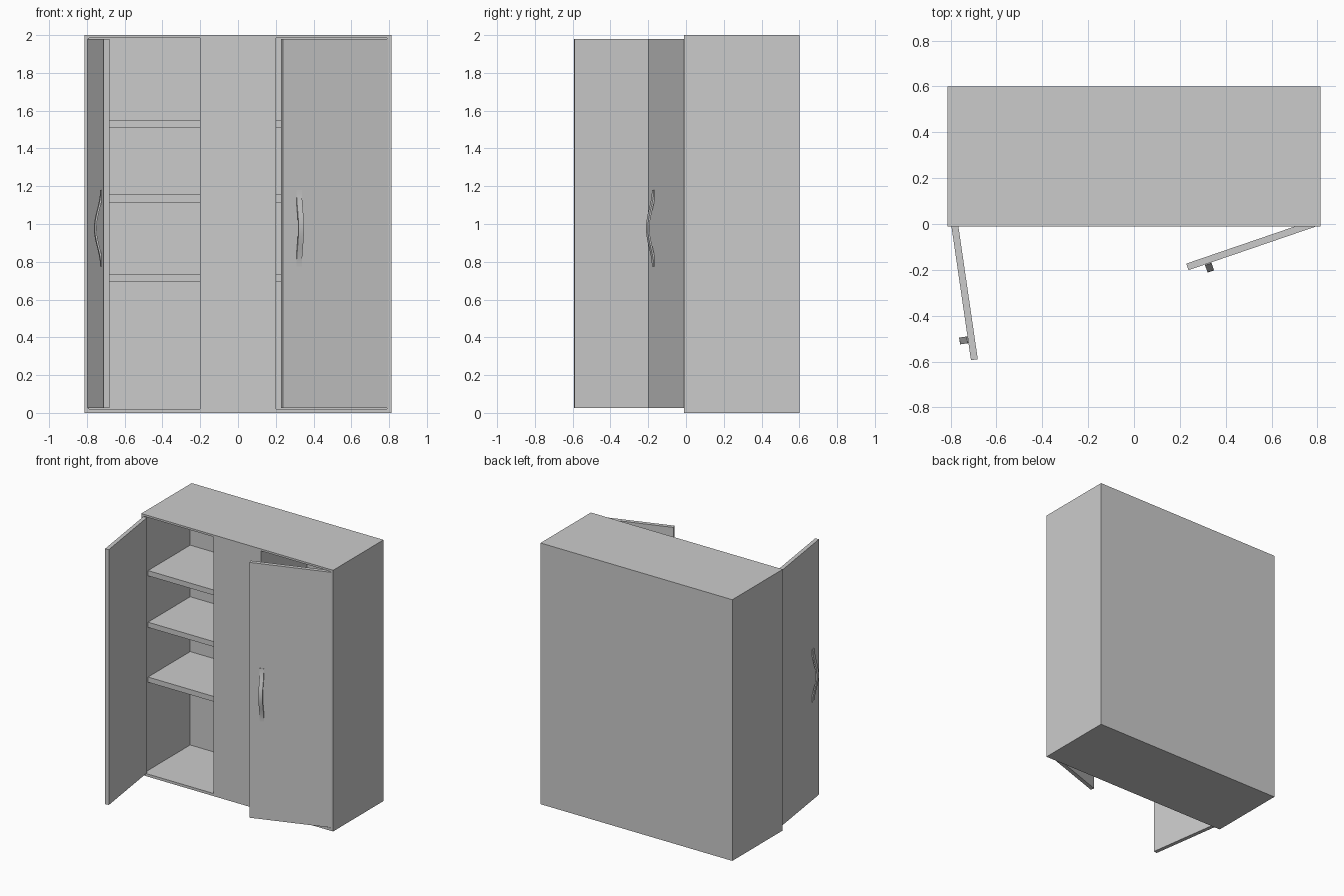
import bpy, bmesh, math
from mathutils import Matrix, Vector

if "Cube" in bpy.data.objects:
    bpy.data.objects.remove(bpy.data.objects["Cube"])

W, FRONT, BACK, H = 0.8125, -0.01, 0.6, 2.0


def finish(bm, name, matrix=None):
    if matrix:
        bm.transform(matrix)
    bmesh.ops.recalc_face_normals(bm, faces=bm.faces)
    mesh = bpy.data.meshes.new(name)
    bm.to_mesh(mesh)
    bm.free()
    obj = bpy.data.objects.new(name, mesh)
    bpy.context.collection.objects.link(obj)
    return obj


def box(name, lo, hi, matrix=None):
    lo, hi = Vector(lo), Vector(hi)
    bm = bmesh.new()
    bmesh.ops.create_cube(bm, size=1)
    size = Matrix.Diagonal((*(hi - lo), 1))
    bm.transform(Matrix.Translation((lo + hi) / 2) @ size)
    return finish(bm, name, matrix)


def handle(name, matrix, u=0.5, width=0.03, z0=0.775, z1=1.18, steps=20):
    # curved flat bar that bows away from the door face (local -y)
    bm = bmesh.new()
    rings = []
    for i in range(steps + 1):
        t = i / steps
        bow = 0.033 * 0.5 * (1 - math.cos(2 * math.pi * t))
        z = z0 + (z1 - z0) * t
        rings.append([bm.verts.new((u + du, -bow + dy, z)) for du, dy in
                      ((-width / 2, -0.004), (width / 2, -0.004),
                       (width / 2, 0.006), (-width / 2, 0.006))])
    for a, b in zip(rings, rings[1:]):
        for k in range(4):
            n = (k + 1) % 4
            bm.faces.new((a[k], a[n], b[n], b[k]))
    bm.faces.new(rings[0])
    bm.faces.new(rings[-1])
    obj = finish(bm, name, matrix)
    bpy.ops.object.select_all(action='DESELECT')
    obj.select_set(True)
    bpy.context.view_layer.objects.active = obj
    bpy.ops.object.shade_smooth_by_angle(angle=math.radians(35))


# cabinet body with a solid centre block
body = box("cabinet_body", (-W, FRONT, 0), (W, BACK, H))

for side, label, swing in ((-1, "left", 81.7), (1, "right", 18.9)):
    # compartment cut into the body
    xs = sorted((side * 0.2, side * 0.79))
    cutter = box(label + "_cutter", (xs[0], FRONT - 0.1, 0.02), (xs[1], 0.55, 1.985))
    cutter.hide_render = True
    mod = body.modifiers.new(label, 'BOOLEAN')
    mod.operation, mod.solver, mod.object = 'DIFFERENCE', 'EXACT', cutter
    bpy.context.view_layer.objects.active = body
    bpy.ops.object.modifier_apply(modifier=mod.name)
    bpy.data.objects.remove(cutter)

    # shelves
    for i, z in enumerate((0.695, 1.115, 1.51)):
        box(f"{label}_shelf_{i + 1}", (xs[0], 0.04, z), (xs[1], 0.55, z + 0.04))

    # swung door: local x runs along the door, local -y points outwards
    a = math.radians(swing)
    c, s = math.cos(a), math.sin(a)
    m = Matrix(((-side * c, -side * s, 0, side * 0.796),
                (-s, c, 0, FRONT),
                (0, 0, 1, 0),
                (0, 0, 0, 1)))
    box(label + "_door", (0, 0, 0.025), (0.59, 0.03, 1.98), m)
    handle(label + "_handle", m)
